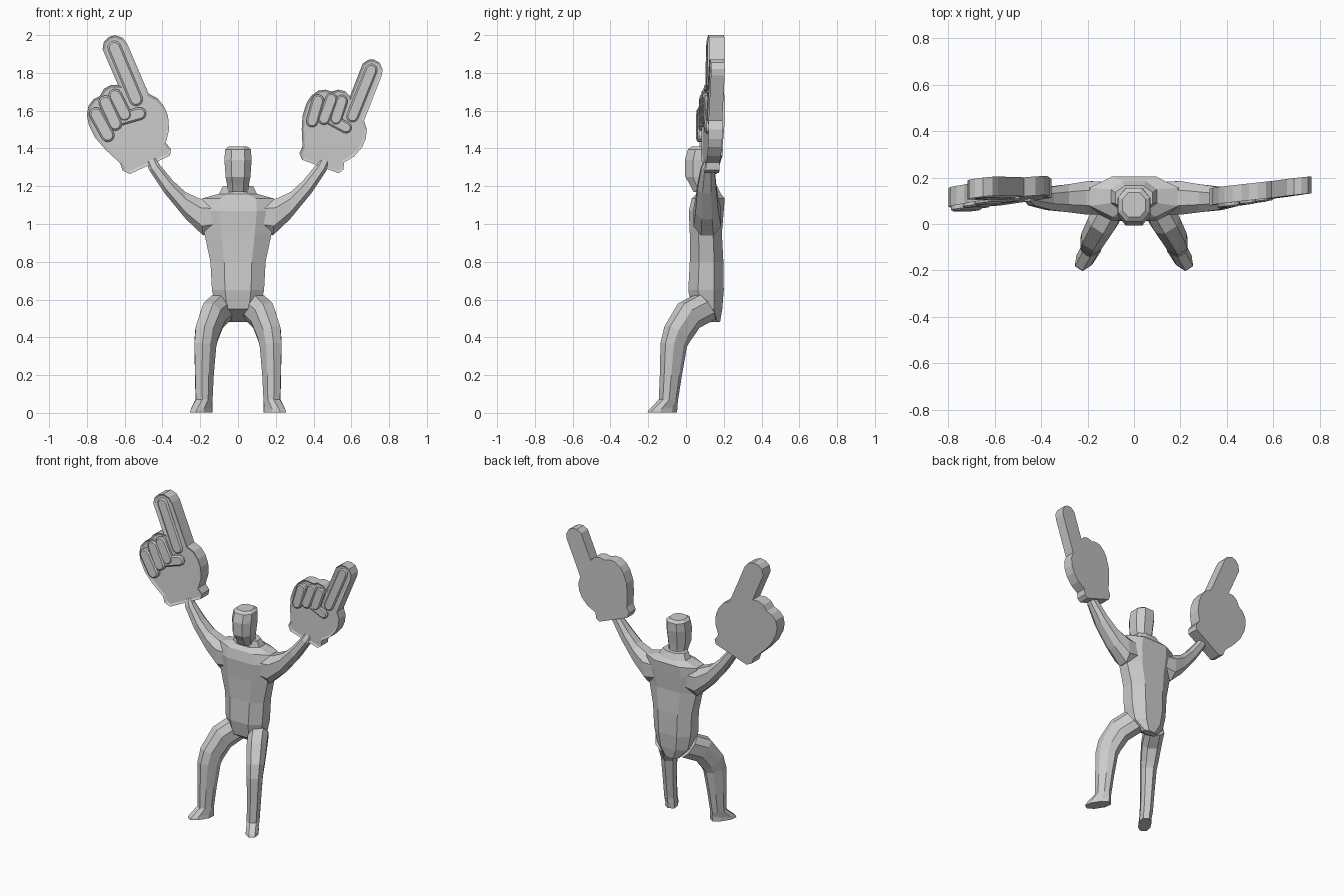
import bpy, bmesh, math
from mathutils import Vector, Matrix

if "Cube" in bpy.data.objects:
    bpy.data.objects.remove(bpy.data.objects["Cube"])

OCT = [(1, .45), (.5, 1), (-.5, 1), (-1, .45), (-1, -.45), (-.5, -1), (.5, -1), (1, -.45)]


def finish(name, bm):
    bmesh.ops.recalc_face_normals(bm, faces=bm.faces)
    me = bpy.data.meshes.new(name)
    bm.to_mesh(me)
    bm.free()
    ob = bpy.data.objects.new(name, me)
    bpy.context.collection.objects.link(ob)
    return ob


def loft(name, rings, sx=1):
    """Skin eight-sided rings given as (centre, half vector u, half vector v)."""
    bm = bmesh.new()
    loops = []
    for c, u, v in rings:
        pts = [Vector(c) + Vector(u) * a + Vector(v) * b for a, b in OCT]
        loops.append([bm.verts.new((p.x * sx, p.y, p.z)) for p in pts])
    for lo, hi in zip(loops, loops[1:]):
        for i in range(8):
            j = (i + 1) % 8
            bm.faces.new((lo[i], lo[j], hi[j], hi[i]))
    bm.faces.new(loops[0])
    bm.faces.new(loops[-1])
    return finish(name, bm)


def level(z, w, y0, y1):
    return (0, (y0 + y1) / 2, z), (w, 0, 0), (0, (y1 - y0) / 2, 0)


# Torso with collar
body = loft("body", [level(*r) for r in (
    (.48, .05, .13, .18), (.55, .115, .03, .192), (.65, .138, .012, .2), (.8, .146, .02, .198),
    (.95, .178, .02, .19), (1.07, .2, .015, .2), (1.135, .19, .03, .205),
    (1.16, .1, .055, .185), (1.2, .08, .06, .165))])

# Head
parts = [loft("head", [level(*r) for r in (
    (1.17, .055, .04, .14), (1.21, .058, .02, .138), (1.25, .066, -.004, .142),
    (1.34, .072, -.006, .155), (1.395, .068, .01, .155), (1.41, .05, .03, .135))])]

# Legs: rings turned outward, tilted along the bent thigh
side, fwd, up = Vector((.84, .54, 0)), Vector((.54, -.84, 0)), Vector((0, 0, 1))
leg = [((.085, .1, .56), .062, .08, 53), ((.132, .015, .515), .062, .08, 53),
       ((.165, -.045, .42), .055, .075, 30), ((.173, -.065, .36), .05, .068, 8),
       ((.178, -.08, .2), .043, .056, 0), ((.18, -.093, .07), .04, .048, 0),
       ((.194, -.122, .025), .038, .08, -8), ((.195, -.125, .003), .04, .08, 0)]
leg_rings = [(c, side * a, (fwd * math.cos(math.radians(t)) + up * math.sin(math.radians(t))) * b)
             for c, a, b, t in leg]

# Arms: top edge x z, bottom edge x z, front y, back y
arm = [(.11, 1.12, .11, .96, .04, .18), (.205, 1.135, .185, .94, .04, .185),
       (.28, 1.17, .275, 1.025, .05, .172), (.345, 1.23, .39, 1.165, .06, .16),
       (.415, 1.315, .47, 1.285, .08, .15), (.435, 1.35, .485, 1.325, .1, .15)]
arm_rings = [(((a + c) / 2, (e + f) / 2, (b + d) / 2), ((a - c) / 2, 0, (b - d) / 2),
              (0, (f - e) / 2, 0)) for a, b, c, d, e, f in arm]
for s in (1, -1):
    parts += [loft("leg", leg_rings, s), loft("arm", arm_rings, s)]

# Weld the figure into one skin
for p in parts:
    m = body.modifiers.new("union", 'BOOLEAN')
    m.operation, m.solver, m.object = 'UNION', 'EXACT', p
dg = bpy.context.evaluated_depsgraph_get()
skin = bpy.data.meshes.new_from_object(body.evaluated_get(dg))
body.modifiers.clear()
body.data = skin
for p in parts:
    bpy.data.objects.remove(p)

# Foam hand: outline around the wrist centre, x z
OUTLINE = [(-.19, .68), (-.225, .67), (-.25, .645), (-.257, .605), (-.175, .415), (-.215, .415),
           (-.25, .395), (-.272, .357), (-.305, .34), (-.332, .305), (-.34, .255), (-.33, .205),
           (-.295, .135), (-.24, .072), (-.165, .003), (-.15, -.038), (-.112, -.055),
           (.1, .042), (.105, .075), (.078, .11), (.095, .18), (.09, .25), (.07, .3),
           (.035, .345), (-.013, .37), (-.127, .635), (-.15, .665)]


def slab(bm, pts, y0, y1, rim, depth):
    """Prism facing -y with a bordered front."""
    back = [bm.verts.new((x, y0, z)) for x, z in pts]
    front = [bm.verts.new((x, y1, z)) for x, z in pts]
    n = len(pts)
    for i in range(n):
        j = (i + 1) % n
        bm.faces.new((back[i], back[j], front[j], front[i]))
    faces = [bm.faces.new(back[::-1]), bm.faces.new(front)]
    bmesh.ops.recalc_face_normals(bm, faces=bm.faces)
    bmesh.ops.inset_region(bm, faces=[faces[1]], thickness=rim, depth=depth, use_even_offset=True)


def capsule(x0, z0, x1, z1, r, n=6):
    a = math.atan2(z1 - z0, x1 - x0)
    pts = []
    for cx, cz, st in ((x1, z1, a - math.pi / 2), (x0, z0, a + math.pi / 2)):
        pts += [(cx + r * math.cos(st + math.pi * i / n), cz + r * math.sin(st + math.pi * i / n))
                for i in range(n + 1)]
    return pts


def foam_hand(name, wrist, turn, scale, slope_x, slope_z):
    bm = bmesh.new()
    slab(bm, OUTLINE, 0, -.082, .014, -.008)
    # Pointing finger, curled fingers and thumb in relief
    for cap, y in (((-.195, .615, -.08, .34, .036), -.084), ((-.19, .36, -.14, .26, .036), -.096),
                   ((-.242, .325, -.19, .21, .036), -.1), ((-.292, .262, -.23, .15, .036), -.104),
                   ((-.165, .235, -.06, .265, .034), -.092)):
        slab(bm, capsule(*cap), -.06, y + .008, .009, .008)
    spin = Matrix.Rotation(math.radians(turn), 4, 'Y')
    bm.transform(Matrix.Scale(scale, 4) @ spin)
    for v in bm.verts:
        v.co.y += slope_x * v.co.x + slope_z * v.co.z
        v.co += Vector(wrist)
    return finish(name, bm)


foam_hand("foam_hand_left", (-.46, .179, 1.32), 0, 1, .118, .064)
foam_hand("foam_hand_right", (.444, .165, 1.305), 44.7, .89, .11, .01)
